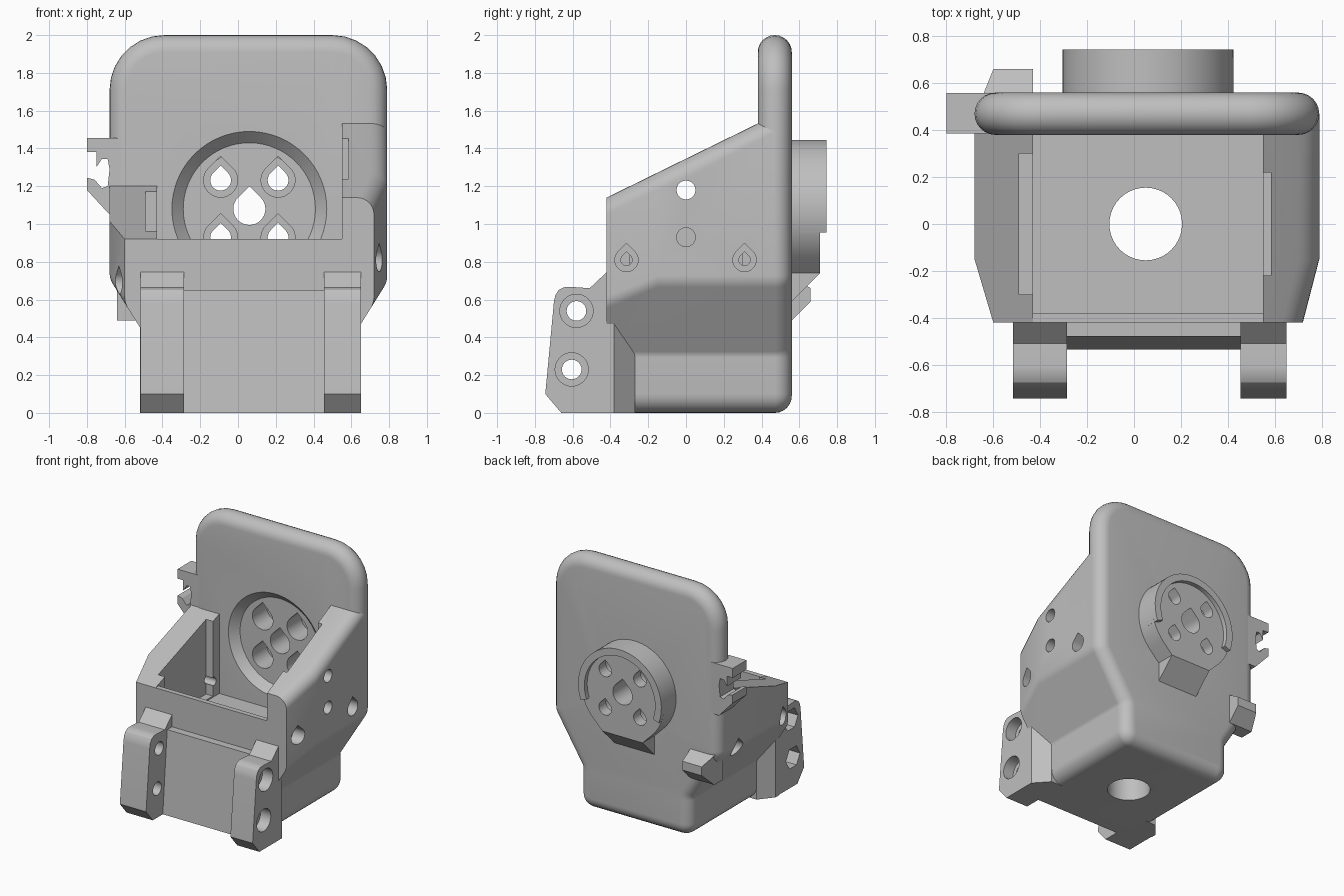
import bpy, bmesh, math
from mathutils import Vector

if "Cube" in bpy.data.objects:
    bpy.data.objects.remove(bpy.data.objects["Cube"])

grey = bpy.data.materials.new("plain grey")
grey.diffuse_color = (0.52, 0.52, 0.52, 1)
grey.use_nodes = True
grey.node_tree.nodes["Principled BSDF"].inputs["Base Color"].default_value = grey.diffuse_color
CX, CZ = 0.06, 1.08          # centre of the round socket


def loft(name, rings):
    """Skin a list of equal-length closed rings and cap both ends."""
    bm = bmesh.new()
    vs = [[bm.verts.new(p) for p in r] for r in rings]
    n = len(rings[0])
    for a, b in zip(vs, vs[1:]):
        for i in range(n):
            j = (i + 1) % n
            bm.faces.new((a[i], a[j], b[j], b[i]))
    bm.faces.new(vs[0][::-1])
    bm.faces.new(vs[-1])
    bmesh.ops.recalc_face_normals(bm, faces=bm.faces)
    me = bpy.data.meshes.new(name)
    bm.to_mesh(me)
    bm.free()
    me.materials.append(grey)
    ob = bpy.data.objects.new(name, me)
    bpy.context.collection.objects.link(ob)
    return ob


def prism(name, pts, axis, a, b):
    """Extrude a 2D outline along an axis; the outline uses the other two."""
    put = {'x': lambda p, t: (t, p[0], p[1]),
           'y': lambda p, t: (p[0], t, p[1]),
           'z': lambda p, t: (p[0], p[1], t)}[axis]
    return loft(name, [[put(p, t) for p in pts] for t in (a, b)])


def box(name, x, y, z):
    return prism(name, [(x[0], y[0]), (x[1], y[0]), (x[1], y[1]), (x[0], y[1])], 'z', *z)


def arc(c, r, a0=0, a1=360, n=40, closed=True):
    m = n if closed else n - 1
    return [(c[0] + r * math.cos(math.radians(a0 + (a1 - a0) * i / m)),
             c[1] + r * math.sin(math.radians(a0 + (a1 - a0) * i / m))) for i in range(n)]


def teardrop(c, r):
    return arc(c, r, 135, 405, 25, False) + [(c[0], c[1] + r * 1.414)]


def rounded(corners, n=8):
    """Outline from (x, z, radius) corners."""
    out = []
    for i, (x, z, r) in enumerate(corners):
        p = Vector((x, z))
        if r == 0:
            out.append(p)
            continue
        u = (Vector(corners[i - 1][:2]) - p).normalized()
        v = (Vector(corners[(i + 1) % len(corners)][:2]) - p).normalized()
        half = u.angle(v) / 2
        c = p + (u + v).normalized() * (r / math.sin(half))
        s, e = p + u * (r / math.tan(half)) - c, p + v * (r / math.tan(half)) - c
        sweep = s.angle(e)
        for k in range(n):
            t = k / (n - 1)
            out.append(c + (s * math.sin((1 - t) * sweep) + e * math.sin(t * sweep)) / math.sin(sweep))
    return out


def inset(pts, d):
    """Move a counter-clockwise outline inward by d."""
    out = []
    for i, p in enumerate(pts):
        e1 = (p - pts[i - 1]).normalized()
        e2 = (pts[(i + 1) % len(pts)] - p).normalized()
        m = Vector((-e1.y, e1.x)) + Vector((-e2.y, e2.x))
        out.append(p + m * (2 * d / m.length_squared))
    return out


def cut(ob, cutters):
    bpy.context.view_layer.objects.active = ob
    for c in cutters:
        m = ob.modifiers.new("cut", 'BOOLEAN')
        m.operation, m.solver, m.object = 'DIFFERENCE', 'EXACT', c
        bpy.ops.object.modifier_apply(modifier=m.name)


def lower(xl, xr, right):
    """Corners of the narrow base and its flared flank on one side."""
    if right:
        return [(0.55, 0, .1), (0.55, .31, .06), (xr, .31 + 1.6 * (xr - .55), .12)]
    return [(xl, .31 + 1.6 * (-.43 - xl), .12), (-.43, .31, .06), (-.43, 0, .1)]


# Main tray: sloping side walls, tapered towards the front
rings = []
for y, xl, xr in ((-.42, -.60, .72), (-.15, -.68, .79), (.47, -.68, .79)):
    zr, zl = 1.14 + .49 * (y + .42), .92 + .35 * (y + .42)
    sec = rounded(lower(xl, xr, True) + [(xr, zr, .09), (.55, zr, 0), (-.43, zl, 0), (xl, zl, 0)]
                  + lower(xl, xr, False))
    rings.append([(p.x, y, p.y) for p in sec])
tray = loft("tray_body", rings)

# Back plate with fully rounded rim
outline = rounded(lower(-.68, .79, True) + [(.79, 2, .29), (-.68, 2, .29)] + lower(-.68, .79, False))
rings = []
for k in range(13):
    a = math.pi * k / 12
    ring = inset(outline, .09 * (1 - math.sin(a)))
    rings.append([(p.x, .47 - .09 * math.cos(a), p.y) for p in ring])
plate = loft("back_plate", rings)

# Round boss behind the plate, with flat slanted foot and raised lip
boss = prism("rear_boss", arc((CX, CZ), .365, -45, 225, 49, False)
             + [(CX - .176, .74), (CX + .176, .74)], 'y', .5, .71)
foot = prism("boss_foot", [(.5, .76), (.71, .76), (.71, .74), (.55, .58), (.5, .58)],
             'x', CX - .176, CX + .176)
lip = prism("boss_lip", arc((CX, CZ), .365, -20, 200, 41, False)
            + arc((CX, CZ), .31, 200, -20, 41, False), 'y', .6, .745)

# Front mount: base block, tilted centre panel and two hinge legs
block = prism("mount_base", [(-.52, -.42), (.65, -.42), (.65, -.38), (.55, -.27),
                             (-.43, -.27), (-.52, -.38)], 'z', 0, .47)
prism("mount_panel", [(-.4, 0), (-.535, 0), (-.48, .65), (-.4, .65)], 'x', -.285, .455)
leg_side = [(-.40, 0), (-.66, 0), (-.745, .1), (-.70, .58), (-.693, .62), (-.675, .65),
            (-.645, .665), (-.61, .667), (-.51, .66), (-.42, .745), (-.40, .745)]
bolts = ((-.58, .54), (-.605, .23))
legs = [prism("left_leg", leg_side, 'x', -.515, -.285), prism("right_leg", leg_side, 'x', .455, .65)]

# Cable clip on the left edge of the plate
prism("side_clip", [(-.58, 1.455), (-.8, 1.455), (-.8, 1.38), (-.75, 1.38), (-.75, 1.30),
                    (-.72, 1.345), (-.69, 1.345), (-.68, 1.29), (-.69, 1.20), (-.72, 1.19),
                    (-.76, 1.235), (-.8, 1.245), (-.8, 1.18), (-.68, 1.05), (-.58, 1.05)],
      'y', .385, .558)

# Small wedge lug at the lower left of the back
loft("rear_lug", [[(x0, .45, .72), (x1, .56, .72), (x2, .66, .66), (x2, .66, .59),
                   (x1, .56, .49), (x0, .45, .49)]
                  for x0, x1, x2 in ((-.64, -.64, -.60), (-.43, -.43, -.43))])

# Cutters for the tray
cavity = box("cut_cavity", (-.43, .55), (-.38, .385), (.57, 2.2))
front_gap = box("cut_front", (-.43, .55), (-.6, .3), (.92, 2.2))
pocket_l = box("cut_pocket_l", (-.49, -.40), (-.3, .3), (.58, 2.2))
pocket_r = box("cut_pocket_r", (.5, .585), (-.22, .22), (.58, 2.2))
drain = prism("cut_drain", arc((.05, 0), .155), 'z', -.1, .8)
tray_cuts = [cavity, front_gap, pocket_l, pocket_r, drain]
for z in (1.18, .93):
    tray_cuts.append(prism("cut_pin", arc((0, z), .05, n=24), 'x', .5, .9))
for y in (-.315, .31):
    tray_cuts += [prism("cut_side", teardrop((y, .81), .062), 'x', .66, .9),
                  prism("cut_side", teardrop((y, .81), .03), 'x', .5, .9),
                  prism("cut_side", teardrop((y, .69), .062), 'x', -.9, -.55),
                  prism("cut_side", teardrop((y, .69), .03), 'x', -.9, -.4)]

# Cutters for the socket: conical recess and drop-shaped screw holes
socket_cuts = [loft("cut_socket", [[(x, y, z) for x, z in arc((CX, CZ), r, n=64)]
                                   for y, r in ((.37, .42), (.44, .35))]),
               prism("cut_centre", teardrop((CX, CZ), .085), 'y', .3, .9)]
for sx in (-.152, .152):
    for sz in (-.152, .152):
        c = (CX + sx, CZ + sz)
        socket_cuts += [prism("cut_bore", teardrop(c, .09), 'y', .42, .62),
                        prism("cut_screw", teardrop(c, .055), 'y', .3, .9)]

# Cutters for the hinge legs: bolt holes, round heads right, hex nuts left
leg_cuts = []
for c in bolts:
    leg_cuts += [prism("cut_bolt", arc(c, .052, n=24), 'x', -.9, .9),
                 prism("cut_head", arc(c, .088, n=32), 'x', .56, .9),
                 prism("cut_nut", arc(c, .088, n=6), 'x', -.9, -.42)]

cut(tray, tray_cuts + socket_cuts)
cut(plate, socket_cuts)
cut(boss, socket_cuts[1:])
for leg in legs:
    cut(leg, leg_cuts)
for c in tray_cuts + socket_cuts + leg_cuts:
    bpy.data.objects.remove(c)

# Smooth the rounded surfaces, keep edges crisp
for ob in bpy.context.scene.objects:
    ob.select_set(True)
bpy.context.view_layer.objects.active = tray
bpy.ops.object.shade_smooth_by_angle(angle=math.radians(28))
